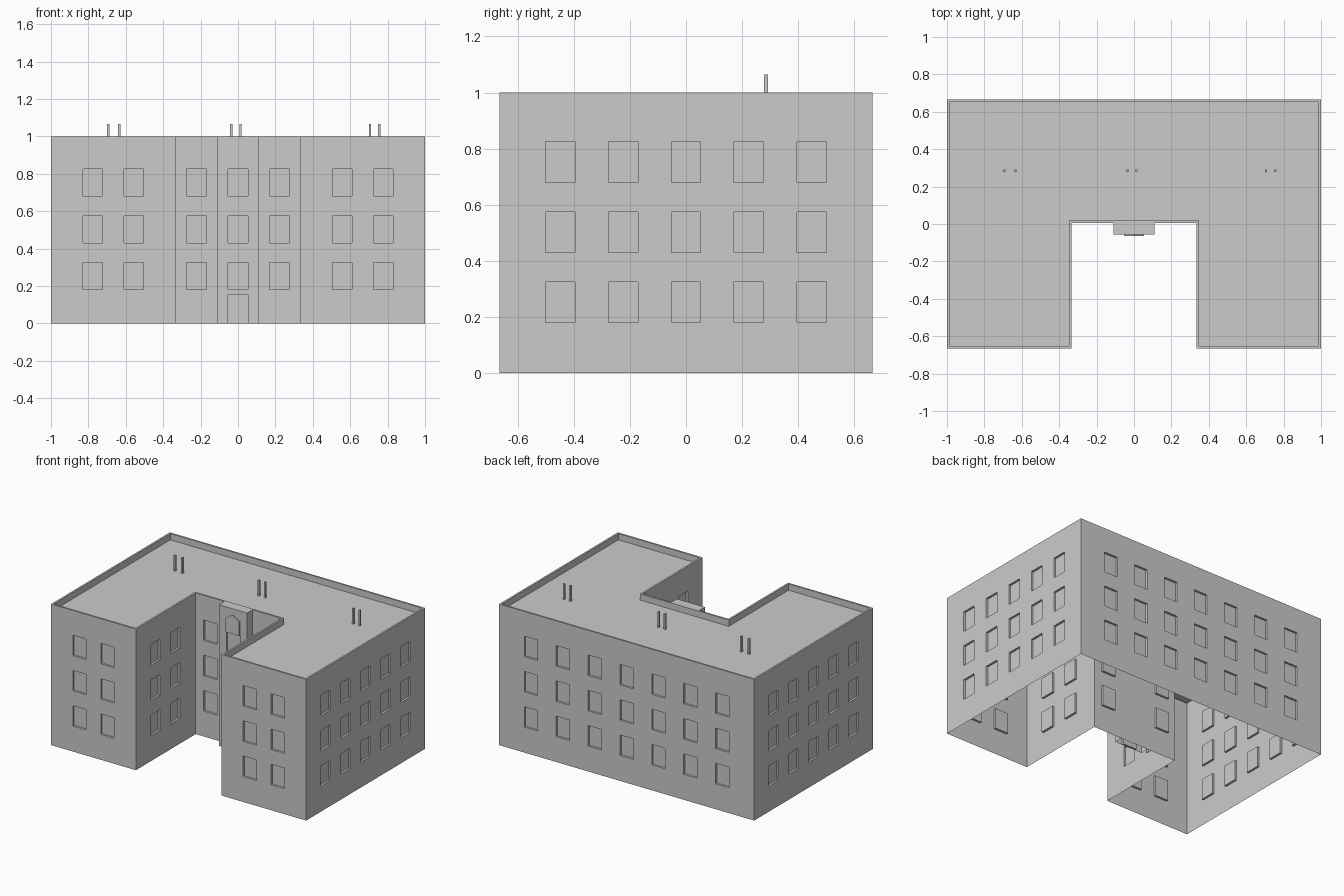
import bpy, bmesh
from mathutils import Vector

if "Cube" in bpy.data.objects:
    bpy.data.objects.remove(bpy.data.objects["Cube"])

GREY = bpy.data.materials.new("light grey")
GREY.diffuse_color = (0.6, 0.6, 0.6, 1)
GREY.use_nodes = True
GREY.node_tree.nodes["Principled BSDF"].inputs["Base Color"].default_value = GREY.diffuse_color

W, D = 1.0, 0.665            # half width, half depth
CX, CY = 0.335, 0.005        # courtyard half width, courtyard back wall
ROOF, TOP, T = 0.955, 1.0, 0.013
ROWS = [(0.18, 0.325), (0.43, 0.575), (0.68, 0.825)]
HALF_WIN, RECESS = 0.0525, 0.015


def finish(name, bm):
    bmesh.ops.remove_doubles(bm, verts=bm.verts, dist=1e-5)
    me = bpy.data.meshes.new(name)
    bm.to_mesh(me)
    bm.free()
    me.materials.append(GREY)
    ob = bpy.data.objects.new(name, me)
    bpy.context.collection.objects.link(ob)
    return ob


def add_face(bm, pts):
    bm.faces.new([bm.verts.new(p) for p in pts])


def add_wall(bm, a, b, columns, rows=ROWS, half=HALF_WIN):
    """Wall from a to b (outside on the right) with recessed windows.
    Columns are measured from the middle of the wall."""
    a, b = Vector((*a, 0)), Vector((*b, 0))
    length = (b - a).length
    u = (b - a) / length
    n = u.cross(Vector((0, 0, 1)))
    spans = [(length / 2 + c - half, length / 2 + c + half) for c in sorted(columns)]
    us = sorted({0, length, *[s for p in spans for s in p]})
    zs = sorted({0, TOP, *[z for r in rows for z in r]})
    for u0, u1 in zip(us, us[1:]):
        for z0, z1 in zip(zs, zs[1:]):
            c = [a + u * s + Vector((0, 0, z))
                 for s, z in ((u0, z0), (u1, z0), (u1, z1), (u0, z1))]
            if (u0, u1) in spans and (z0, z1) in rows:
                d = [p - n * RECESS for p in c]
                add_face(bm, d)
                for i in range(4):
                    j = (i + 1) % 4
                    add_face(bm, [c[i], c[j], d[j], d[i]])
            else:
                add_face(bm, c)


def u_outline(t):
    """U-shaped plan, anticlockwise, moved inwards by t."""
    w, d, cx, cy = W - t, D - t, CX + t, CY + t
    return [(-w, -d), (-cx, -d), (-cx, cy), (cx, cy), (cx, -d), (w, -d), (w, d), (-w, d)]


# Outer walls with windows
outer, inner = u_outline(0), u_outline(T)
side = [k * 0.224 for k in range(-2, 3)]
columns = [(-0.11, 0.11), (-0.117, 0.107), (-0.222, 0.222), (-0.107, 0.117),
           (-0.11, 0.11), side, [k * 0.25 for k in range(-3, 4)], side]
bm = bmesh.new()
for i, cols in enumerate(columns):
    add_wall(bm, outer[i], outer[(i + 1) % 8], cols)
finish("walls", bm)

# Parapet cap, parapet inside and flat roof
bm = bmesh.new()
for i in range(8):
    j = (i + 1) % 8
    add_face(bm, [(*outer[i], TOP), (*outer[j], TOP), (*inner[j], TOP), (*inner[i], TOP)])
    add_face(bm, [(*inner[i], TOP), (*inner[j], TOP), (*inner[j], ROOF), (*inner[i], ROOF)])
add_face(bm, [(*p, ROOF) for p in inner])
finish("roof_and_parapet", bm)

# Entrance bay with door and windows
TX, TY = 0.11, -0.055
bm = bmesh.new()
add_wall(bm, (-TX, CY), (-TX, TY), [], [])
add_wall(bm, (-TX, TY), (TX, TY), [0], [(0, 0.155)] + ROWS)
add_wall(bm, (TX, TY), (TX, CY), [], [])
add_face(bm, [(-TX, TY, TOP), (TX, TY, TOP), (TX, CY, TOP), (-TX, CY, TOP)])
finish("entrance_bay", bm)

# Pointed panel above the top window of the bay
bm = bmesh.new()
h = HALF_WIN
shape = [(-h, 0.825), (h, 0.825), (h, 0.925), (0, 0.957), (-h, 0.925)]
front = [(x, TY - 0.008, z) for x, z in shape]
back = [(x, TY, z) for x, z in shape]
add_face(bm, front)
for i in range(5):
    j = (i + 1) % 5
    add_face(bm, [front[j], front[i], back[i], back[j]])
finish("pointed_panel", bm)

# Roof pipes in pairs
for n, x in enumerate((-0.694, -0.635, -0.036, 0.014, 0.706, 0.755)):
    bm = bmesh.new()
    bmesh.ops.create_cube(bm, size=1)
    z0, z1 = ROOF, 1.065
    for v in bm.verts:
        v.co = (x + v.co.x * 0.012, 0.285 + v.co.y * 0.015, (z0 + z1) / 2 + v.co.z * (z1 - z0))
    finish("roof_pipe_%d" % (n + 1), bm)
